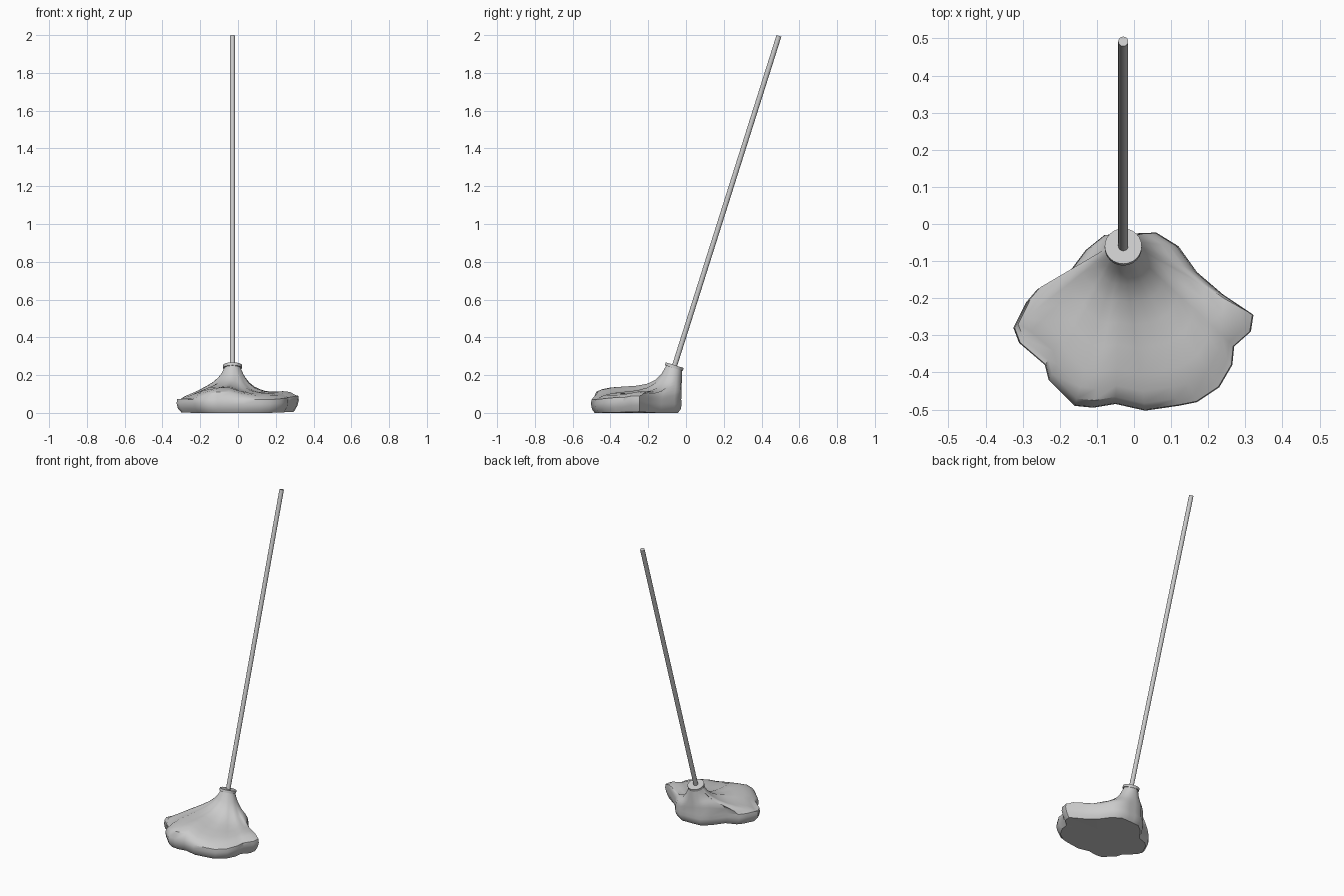
import bpy, bmesh, math
from mathutils import Vector

old = bpy.data.objects.get("Cube")
if old:
    bpy.data.objects.remove(old, do_unlink=True)

grey = bpy.data.materials.new("light grey")
grey.use_nodes = True
colour = (0.6, 0.6, 0.6, 1)
grey.diffuse_color = colour
grey.node_tree.nodes["Principled BSDF"].inputs["Base Color"].default_value = colour


def finish(obj, angle):
    obj.data.materials.append(grey)
    bpy.ops.object.select_all(action='DESELECT')
    obj.select_set(True)
    bpy.context.view_layer.objects.active = obj
    bpy.ops.object.shade_smooth_by_angle(angle=math.radians(angle))


def rod(name, start, end, radius, sides):
    axis = end - start
    bpy.ops.mesh.primitive_cylinder_add(
        vertices=sides, radius=radius, depth=axis.length,
        location=(start + end) / 2,
        rotation=axis.to_track_quat('Z', 'Y').to_euler())
    bpy.context.object.name = name
    finish(bpy.context.object, 40)


# Handle and collar share one tilted axis
foot = Vector((-0.029, -0.062, 0.245))
tip = Vector((-0.029, 0.492, 1.996))
axis = (tip - foot).normalized()
rod("handle", foot, tip, 0.0135, 16)
rod("collar", foot - axis * 0.008, foot + axis * 0.008, 0.05, 24)

# Mop head outline, clockwise from the back
outline = [(-.03, -.025), (.01, -.025), (.06, -.023), (.12, -.06), (.17, -.13),
           (.24, -.19), (.322, -.245), (.315, -.29), (.27, -.33), (.265, -.38),
           (.23, -.44), (.17, -.48), (.12, -.49), (.03, -.503), (-.05, -.485),
           (-.11, -.495), (-.16, -.49), (-.23, -.42), (-.24, -.38), (-.31, -.32),
           (-.325, -.28), (-.29, -.21), (-.26, -.175), (-.19, -.15), (-.13, -.07),
           (-.08, -.03)]
count = len(outline)
middle = Vector((0, -0.26))
neck = Vector((foot.x, foot.y))
bm = bmesh.new()
rings = []


def add_ring(point):
    rings.append([bm.verts.new(point(i, Vector(p))) for i, p in enumerate(outline)])


def bump(x, centre, width):
    return math.exp(-((x - centre) / width) ** 2)


def plateau(q):
    # High ridge left of centre, raised right lobe, low left lobe
    ridge = 0.034 * bump(q.x, -0.09, 0.11)
    right_lobe = 0.018 * bump(q.x, 0.29, 0.08) * bump(q.y, -0.27, 0.1)
    left_lobe = 0.012 * bump(q.x, -0.3, 0.08)
    return 0.105 + ridge + right_lobe - left_lobe


def lift(p):
    # Side lobes curl slightly off the floor
    side = max(0, abs(p.x) - 0.2) / 0.12
    return side * (0.02 if p.x > 0 else 0.004)


# Flared top from the neck out to the rim
def flare(t):
    def point(i, p):
        a = math.pi / 2 - math.tau * i / count
        spread = Vector((math.cos(a), math.sin(a)))
        start = neck + (spread + 1.5 * (p - neck).normalized()).normalized() * 0.042
        q = start.lerp(p, t)
        fall = math.exp(-t * max(2.5, (p - neck).length / 0.06))
        top = 0.239 - 0.3 * (start.y - neck.y)
        rim = plateau(q) - 0.04 * t ** 8
        fold = 0.005 * math.sin(t * math.pi) * math.sin(i * 1.9)
        return (q.x, q.y, rim + (top - rim) * fall + fold)
    return point


for t in (0, 0.07, 0.15, 0.27, 0.42, 0.58, 0.75, 0.87, 0.95):
    add_ring(flare(t))


# Rounded edge and flat underside
def edge(scale, z):
    def point(i, p):
        q = middle + (p - middle) * scale
        return (q.x, q.y, z + lift(p))
    return point


for scale, z in ((0.99, 0.07), (1, 0.047), (0.98, 0.02)):
    add_ring(edge(scale, z))
add_ring(lambda i, p: (*(middle + (p - middle) * 0.92), 0.3 * lift(p)))

for upper, lower in zip(rings, rings[1:]):
    for i in range(count):
        j = (i + 1) % count
        bm.faces.new((upper[i], upper[j], lower[j], lower[i]))
bm.faces.new(rings[0])
hub = bm.verts.new((middle.x, middle.y, 0))
for i in range(count):
    bm.faces.new((rings[-1][i], rings[-1][(i + 1) % count], hub))
bmesh.ops.recalc_face_normals(bm, faces=bm.faces)
mesh = bpy.data.meshes.new("mop_head")
bm.to_mesh(mesh)
bm.free()
head = bpy.data.objects.new("mop_head", mesh)
bpy.context.collection.objects.link(head)
finish(head, 42)
